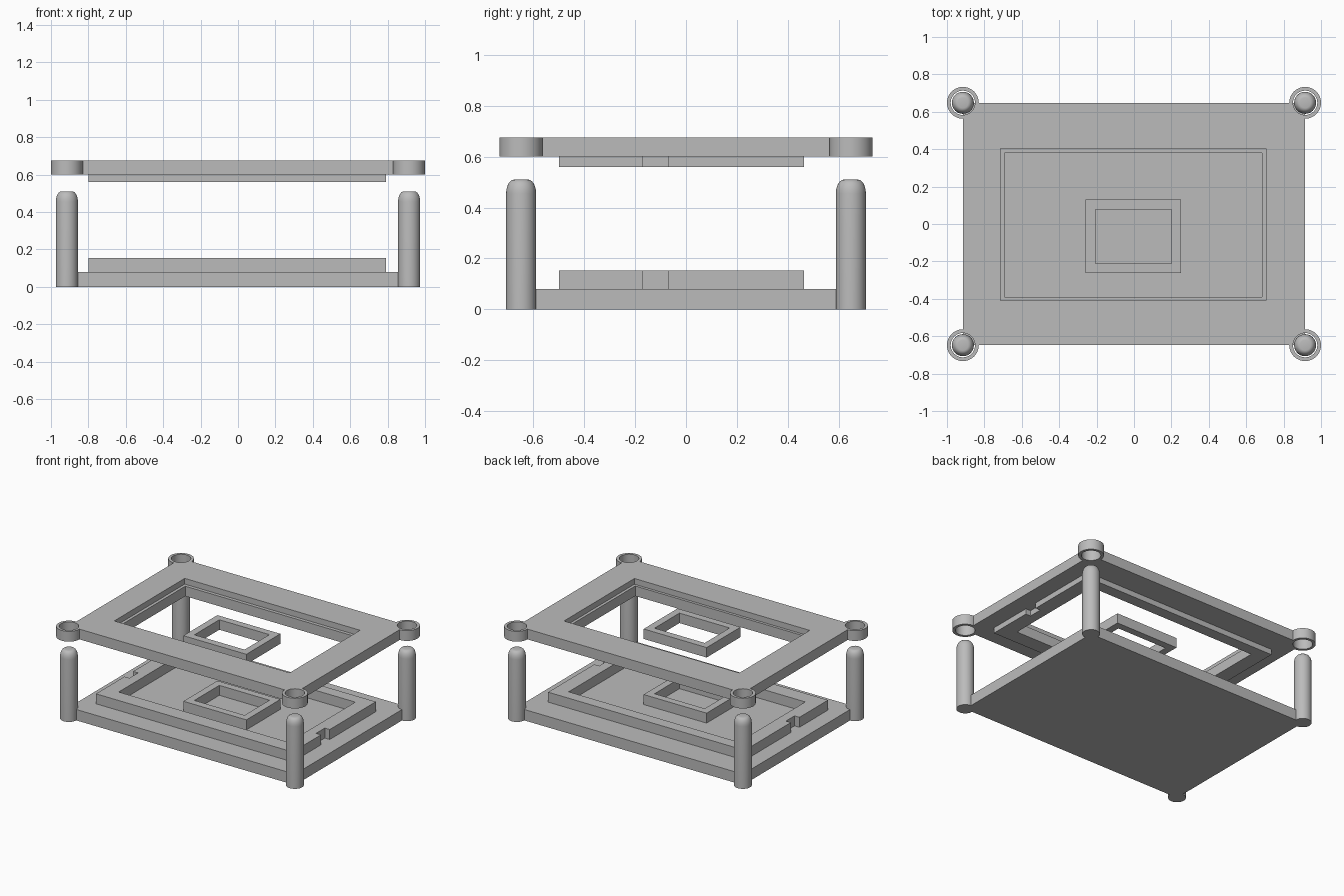
import bpy, bmesh
from math import cos, sin, radians, tau

cube = bpy.data.objects.get("Cube")
if cube:
    bpy.data.objects.remove(cube)

grey = bpy.data.materials.new("plain grey")
grey.use_nodes = True
COLOUR = (0.5, 0.5, 0.5, 1)
grey.diffuse_color = COLOUR
grey.node_tree.nodes["Principled BSDF"].inputs["Base Color"].default_value = COLOUR

# Shared layout
CX, CY = 0.915, 0.648
CORNERS = [(CX, CY), (-CX, CY), (-CX, -CY), (CX, -CY)]
LOW, HIGH = 0.08, 0.56
RIM_H = 0.073


def finish(name, bm, smooth=False):
    bmesh.ops.recalc_face_normals(bm, faces=bm.faces)
    mesh = bpy.data.meshes.new(name)
    bm.to_mesh(mesh)
    bm.free()
    mesh.materials.append(grey)
    obj = bpy.data.objects.new(name, mesh)
    bpy.context.collection.objects.link(obj)
    if smooth:
        bpy.ops.object.select_all(action="DESELECT")
        obj.select_set(True)
        bpy.context.view_layer.objects.active = obj
        bpy.ops.object.shade_smooth_by_angle(angle=radians(35))
    return obj


def prism(name, loops, z0, z1, smooth=False):
    """Extrude an outline; any further loops become holes."""
    bm = bmesh.new()
    for loop in loops:
        vs = [bm.verts.new((x, y, z0)) for x, y in loop]
        for a, b in zip(vs, vs[1:] + vs[:1]):
            bm.edges.new((a, b))
    bmesh.ops.triangle_fill(bm, edges=bm.edges[:], use_beauty=True, normal=(0, 0, 1))
    out = bmesh.ops.extrude_face_region(bm, geom=bm.faces[:])
    top = [g for g in out["geom"] if isinstance(g, bmesh.types.BMVert)]
    bmesh.ops.translate(bm, verts=top, vec=(0, 0, z1 - z0))
    return finish(name, bm, smooth)


def rect(x0, x1, y0, y1):
    return [(x0, y0), (x1, y0), (x1, y1), (x0, y1)]


def arc(c, r, start, sweep, n):
    return [(c[0] + r * cos(start + sweep * i / n),
             c[1] + r * sin(start + sweep * i / n)) for i in range(n + 1)]


# Base plate
prism("base_plate", [rect(-CX, CX, -CY, CY)], 0, LOW)

# Cover plate with corner rings and a window
outline = []
for i, c in enumerate(CORNERS):
    outline += arc(c, 0.085, radians(90 * i - 90), radians(270), 36)
holes = [arc(c, 0.065, 0, tau, 40)[:-1] for c in CORNERS]
prism("cover_plate", [outline, rect(-0.715, 0.705, -0.41, 0.405)] + holes,
      0.6, 0.675, smooth=True)

# Rims with a notch at each end, and small inner frames, on both levels
X0, X1, Y0, Y1, DEPTH = -0.8, 0.792, -0.5, 0.463, 0.04
N0, N1 = -0.17, -0.07
rim = [(X0, Y0), (X1, Y0), (X1, N0), (X1 - DEPTH, N0), (X1 - DEPTH, N1), (X1, N1),
       (X1, Y1), (X0, Y1), (X0, N1), (X0 + DEPTH, N1), (X0 + DEPTH, N0), (X0, N0)]
rim_hole = rect(-0.693, 0.684, -0.39, 0.38)
frame = rect(-0.258, 0.252, -0.263, 0.13)
frame_hole = rect(-0.206, 0.2, -0.21, 0.078)
for level, z in (("lower", LOW), ("upper", HIGH)):
    prism(level + "_rim", [rim, rim_hole], z, z + RIM_H)
    prism(level + "_inner_frame", [frame, frame_hole], z, z + RIM_H)

# Round-topped corner posts
R, TOP, SHOULDER = 0.059, 0.51, 0.455
FLAT = 0.028
profile = [(R, 0)] + [(FLAT + (R - FLAT) * cos(radians(a)),
                       SHOULDER + (TOP - SHOULDER) * sin(radians(a)))
                      for a in range(0, 91, 15)]
for (cx, cy), label in zip(CORNERS, ("back_left", "back_right", "front_right", "front_left")):
    bm = bmesh.new()
    rings = [[bm.verts.new((x, y, z)) for x, y in arc((cx, cy), r, 0, tau, 32)[:-1]]
             for r, z in profile]
    for a, b in zip(rings, rings[1:]):
        for i in range(len(a)):
            j = (i + 1) % len(a)
            bm.faces.new((a[i], a[j], b[j], b[i]))
    bm.faces.new(rings[0])
    bm.faces.new(rings[-1])
    finish(label + "_post", bm, smooth=True)
